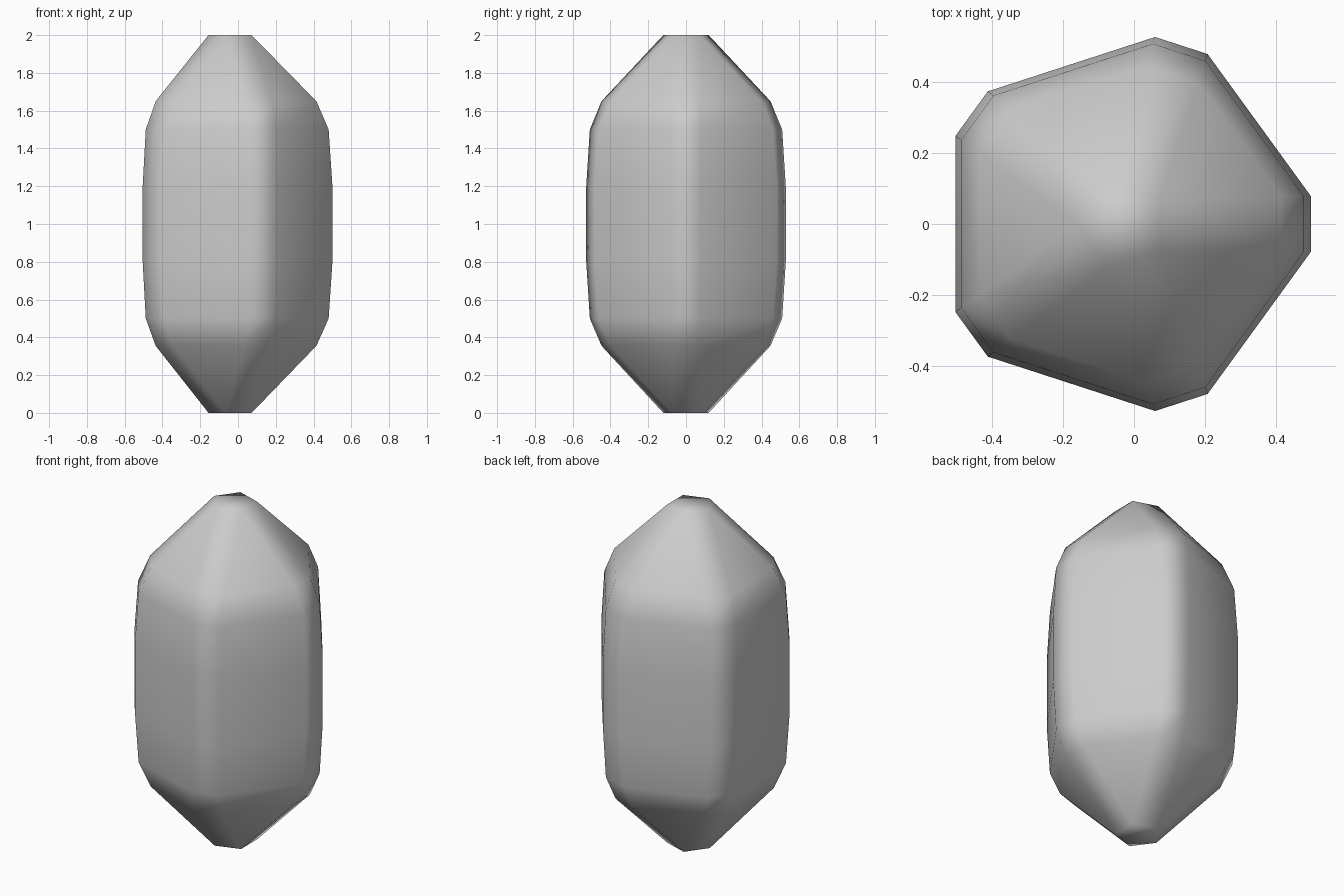
import bpy
import bmesh
from math import cos, sin, tau, pi

cube = bpy.data.objects.get("Cube")
if cube:
    bpy.data.objects.remove(cube, do_unlink=True)

SIDES = 5
CENTRE_X = -0.03
HALF_EDGE = 0.078          # half width of the chamfer on each upright corner
TIP_RADIUS = 0.126
# (height, distance from axis to corner chamfer)
PROFILE = [(0.355, 0.445), (0.5, 0.51), (0.8, 0.53),
           (1.2, 0.53), (1.5, 0.51), (1.65, 0.445)]


def make_material(name, colour):
    mat = bpy.data.materials.new(name)
    mat.use_nodes = True
    mat.diffuse_color = colour
    bsdf = next(n for n in mat.node_tree.nodes if n.type == 'BSDF_PRINCIPLED')
    bsdf.inputs["Base Color"].default_value = colour
    return mat


def body_ring(bm, z, radius):
    """Pentagon with chamfered corners: two points per corner."""
    ring = []
    for i in range(SIDES):
        a = i * tau / SIDES
        for t in (-HALF_EDGE, HALF_EDGE):
            ring.append(bm.verts.new((CENTRE_X + radius * cos(a) - t * sin(a),
                                      radius * sin(a) + t * cos(a), z)))
    return ring


def tip_ring(bm, z):
    """Small pentagon with one point above each flat side."""
    return [bm.verts.new((CENTRE_X + TIP_RADIUS * cos(i * tau / SIDES + pi / SIDES),
                          TIP_RADIUS * sin(i * tau / SIDES + pi / SIDES), z))
            for i in range(SIDES)]


def close_tip(bm, ring, z):
    """Corner strips run to the tip edges, flat sides narrow to a point."""
    tip = tip_ring(bm, z)
    n = len(ring)
    for i in range(SIDES):
        bm.faces.new((ring[2 * i], ring[2 * i + 1], tip[i], tip[i - 1]))
        bm.faces.new((ring[2 * i + 1], ring[(2 * i + 2) % n], tip[i]))
    bm.faces.new(tip)


# Crystal body
bm = bmesh.new()
rings = [body_ring(bm, z, r) for z, r in PROFILE]
for low, high in zip(rings, rings[1:]):
    for i in range(len(low)):
        j = (i + 1) % len(low)
        bm.faces.new((low[i], low[j], high[j], high[i]))

# Pointed ends
close_tip(bm, rings[0], 0.0)
close_tip(bm, rings[-1], 2.0)
bmesh.ops.recalc_face_normals(bm, faces=bm.faces[:])
for face in bm.faces:
    face.smooth = True

mesh = bpy.data.meshes.new("crystal")
bm.to_mesh(mesh)
bm.free()
mesh.materials.append(make_material("light grey", (0.6, 0.6, 0.6, 1.0)))
crystal = bpy.data.objects.new("crystal", mesh)
bpy.context.collection.objects.link(crystal)

# Keep the large facets flat and blend across the chamfers
weighted = crystal.modifiers.new("facet_normals", 'WEIGHTED_NORMAL')
weighted.mode = 'FACE_AREA'
weighted.weight = 50
